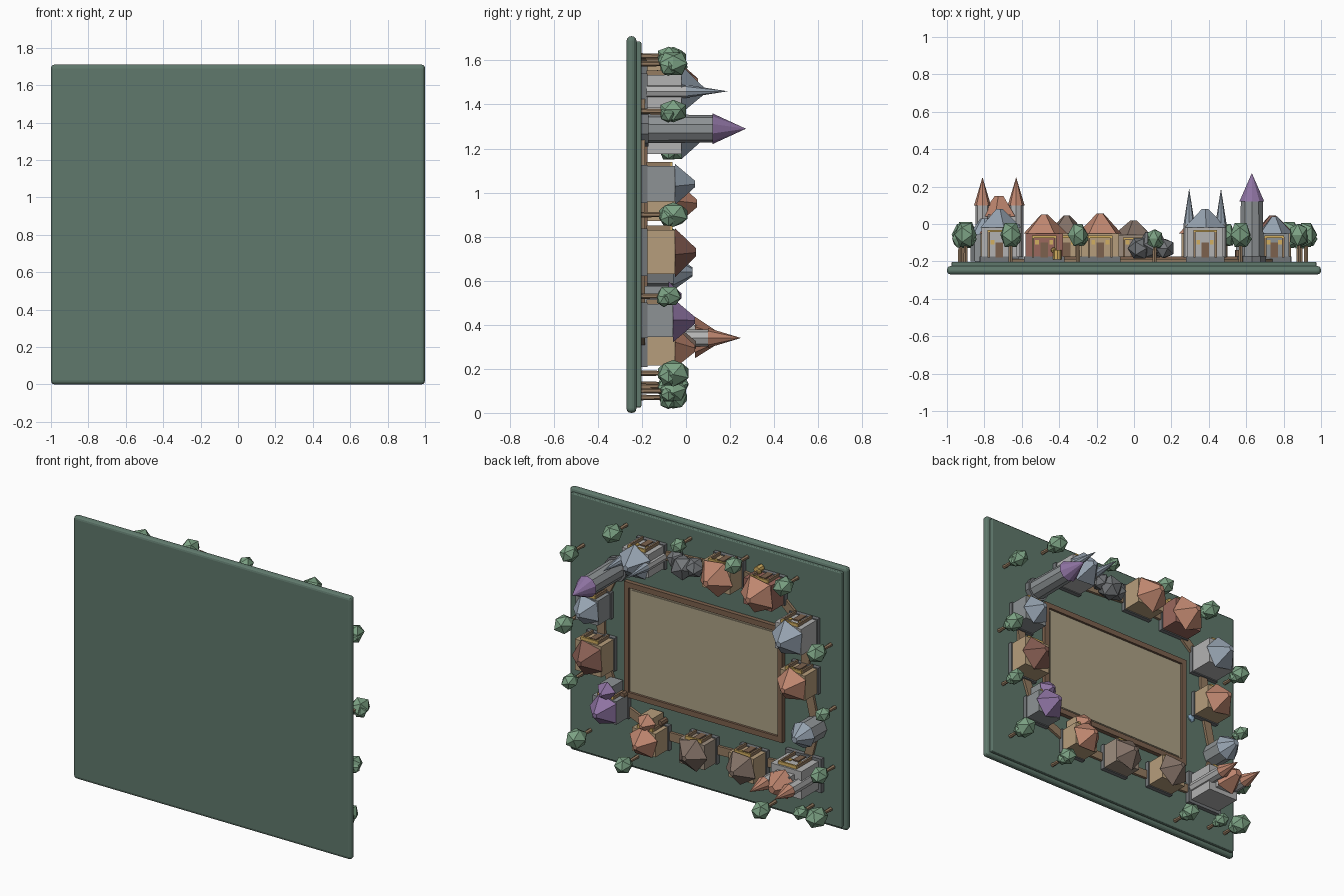
import bpy, math, random
from mathutils import Vector

if "Cube" in bpy.data.objects:
    bpy.data.objects.remove(bpy.data.objects["Cube"])
random.seed(4)

COL = {
    "green": (.115, .19, .15), "leaf": (.2, .36, .23), "wood": (.2, .12, .075),
    "path": (.3, .2, .12), "sand": (.42, .36, .24), "tan": (.47, .34, .2),
    "grey": (.27, .29, .3), "light": (.45, .45, .45), "stone": (.17, .18, .19),
    "red": (.33, .14, .11), "orange": (.52, .24, .16), "brown": (.22, .16, .13),
    "rust": (.24, .11, .085), "blue": (.3, .36, .43), "purple": (.27, .17, .36),
    "gold": (.65, .43, .12), "water": (.25, .4, .55), "dusk": (.34, .27, .21),
}
MATS = {}
for k, c in COL.items():
    MATS[k] = bpy.data.materials.new(k)
    MATS[k].diffuse_color = (*c, 1)


def finish(name, mat):
    o = bpy.context.object
    o.name = name
    o.data.materials.append(MATS[mat])
    return o


def box(name, mat, x, y, z, bevel=0, spin=0):
    """Box from (lo, hi) ranges; spin turns it about the y axis."""
    r = (x, y, z)
    bpy.ops.mesh.primitive_cube_add(size=1, location=[(a + b) / 2 for a, b in r], rotation=(0, spin, 0))
    o = finish(name, mat)
    o.scale = [b - a for a, b in r]
    bpy.ops.object.transform_apply(location=False, rotation=False, scale=True)
    if bevel:
        m = o.modifiers.new("bevel", "BEVEL")
        m.width, m.segments = bevel, 3
    return o


def cone(name, mat, x, z, y0, y1, r0, r1, n, spin=0.0):
    """Cone or cylinder standing along +y."""
    bpy.ops.mesh.primitive_cone_add(vertices=n, radius1=r0, radius2=r1, depth=y1 - y0,
                                    location=(x, (y0 + y1) / 2, z),
                                    rotation=(-math.pi / 2, spin, 0))
    return finish(name, mat)


def ball(name, mat, x, y, z, r, squash=1.0, sub=1):
    bpy.ops.mesh.primitive_ico_sphere_add(subdivisions=sub, radius=r, location=(x, y, z),
                                          rotation=(0, random.random() * 6, 0))
    o = finish(name, mat)
    o.scale = (1, squash, 1)
    return o


# base board in two steps
box("base_board", "green", (-1, 1), (-.27, -.225), (0, 1.71), .02)
box("base_upper_step", "green", (-.975, .975), (-.23, -.203), (.025, 1.685), .006)

# central panel with frame
box("panel", "sand", (-.55, .55), (-.21, -.19), (.5, 1.21))
box("panel_inset", "sand", (-.52, .52), (-.2, -.185), (.53, 1.18))
for s in (-1, 1):
    box("frame_side", "wood", sorted((s * .535, s * .57)), (-.21, -.175), (.48, 1.23))
    zc = .855 + s * .3575
    box("frame_bar", "wood", (-.57, .57), (-.21, -.175), (zc - .0175, zc + .0175))

# path strips joining the buildings into a ring
STOPS = [(.38, 1.46), (.09, 1.48), (-.18, 1.5), (-.48, 1.47), (-.72, 1.26), (-.73, .95), (-.8, .64),
         (-.72, .34), (-.36, .31), (0, .30), (.34, .30), (.63, .42), (.74, .73), (.75, 1.04), (.63, 1.29)]
for i, a in enumerate(STOPS):
    b = STOPS[(i + 1) % len(STOPS)]
    d = Vector(b) - Vector(a)
    cx, cz, L = (a[0] + b[0]) / 2, (a[1] + b[1]) / 2, d.length / 2
    box("path_strip", "path", (cx - L, cx + L), (-.206, -.186), (cz - .028, cz + .028),
        spin=-math.atan2(d.y, d.x))


def porch(x, front, w, top):
    """Door, windows, posts and beam on the +z wall."""
    box("door", "wood", (x - .02, x + .02), (-.18, -.1), (front - .005, front + .008))
    box("beam", "gold", (x - w * .33, x + w * .33), (top - .024, top - .012), (front, front + .02))
    for s in (-1, 1):
        px = x + s * w * .3
        box("porch_post", "path", (px - .006, px + .006), (-.18, top - .02), (front, front + .02))
        px = x + s * w * .19
        box("window", "gold", (px - .01, px + .01), (-.11, -.085), (front - .005, front + .006))


def house(x, z, w, d, top, apex, wall, roof):
    box("foundation", "stone", (x - w * .54, x + w * .54), (-.205, -.175), (z - d * .54, z + d * .54))
    box("house_walls", wall, (x - w / 2, x + w / 2), (-.18, top), (z - d / 2, z + d / 2))
    cone("house_roof", roof, x, z, top, apex, w * .62, w * .1, 5, .3 + x)
    porch(x, z + d / 2, w, top)


HOUSES = [
    (.38, 1.46, .19, .15, -.02, .08, "light", "blue"),
    (-.18, 1.5, .2, .17, -.05, .055, "tan", "orange"),
    (-.48, 1.47, .2, .17, -.05, .05, "red", "red"),
    (-.72, 1.26, .19, .17, -.02, .08, "light", "blue"),
    (-.73, .95, .18, .16, -.05, .05, "tan", "orange"),
    (-.36, .31, .18, .16, -.05, .045, "tan", "brown"),
    (0, .30, .18, .16, -.06, .02, "dusk", "brown"),
    (.34, .29, .17, .15, -.05, .04, "tan", "orange"),
    (.63, .42, .17, .15, -.06, .04, "grey", "purple"),
    (.74, .73, .19, .2, -.05, .045, "tan", "rust"),
    (.75, 1.04, .16, .16, -.05, .04, "grey", "blue"),
]
for h in HOUSES:
    house(*h)

# red and orange house fronts keep a warm roof
for o in bpy.data.objects:
    if o.name.startswith("house_roof") and abs(o.location.x + .48) < .01:
        o.data.materials[0] = MATS["orange"]

# small wings on two houses
for x, z, wall, roof in ((.63, .53, "grey", "purple"), (.34, .4, "tan", "orange")):
    box("wing_walls", wall, (x - .045, x + .045), (-.19, -.08), (z - .045, z + .045))
    cone("wing_roof", roof, x, z, -.08, -.02, .068, .012, 5, .5)

# spires on the blue-roofed hall
for x in (.295, .465):
    cone("hall_turret", "light", x, 1.46, -.18, 0, .03, .03, 8)
    cone("hall_spire", "blue", x, 1.46, 0, .19, .03, 0, 8)

# castle
cx, cz = -.72, .34
box("castle_foundation", "stone", (cx - .13, cx + .13), (-.205, -.175), (cz - .11, cz + .11))
box("castle_walls", "light", (cx - .11, cx + .11), (-.18, 0), (cz - .09, cz + .09))
box("castle_keep", "light", (cx - .06, cx + .06), (0, .05), (cz - .06, cz + .06))
cone("castle_roof", "orange", cx, cz, .04, .15, .1, .025, 5, .4)
porch(cx, cz + .09, .2, 0)
for s in (-1, 1):
    cone("castle_tower", "light", cx + s * .09, cz, -.18, .1, .038, .038, 8)
    cone("castle_spire", "orange", cx + s * .09, cz, .1, .25, .045, 0, 8)

# tall tower
cone("tower_base", "stone", .63, 1.29, -.205, -.17, .08, .08, 10)
cone("tower_shaft", "grey", .63, 1.29, -.18, .12, .066, .062, 10)
cone("tower_roof", "purple", .63, 1.29, .12, .272, .07, 0, 10)

# round hut
cone("round_hut_walls", "grey", -.8, .64, -.2, -.06, .075, .075, 8)
cone("round_hut_roof", "blue", -.8, .64, -.06, .03, .085, .02, 8)

# rock pile
for x, y, z, r in ((.1, -.11, 1.47, .08), (.03, -.13, 1.48, .065), (.16, -.13, 1.5, .06)):
    ball("rock", "stone", x, y, z, r)

# trees: (x, z, size)
TREES = [(.57, 1.585, .06), (.88, 1.37, .055), (.92, .9, .06), (.89, .53, .05), (.83, .18, .065),
         (.49, .1, .055), (.11, 1.62, .046), (-.3, 1.61, .055), (-.66, 1.57, .06), (-.9, 1.2, .06),
         (-.93, .8, .046), (-.92, .41, .055), (-.9, .13, .065), (-.77, .12, .045), (-.5, .07, .058)]
for x, z, r in TREES:
    top = -.07 if r > .05 else -.09
    cone("tree_trunk", "path", x, z, -.21, top, .013, .01, 6)
    ball("tree_crown", "leaf", x, top + .012, z, r, 1.25)
    ball("tree_side_crown", "leaf", x + .018, top - .01, z - .015, r * .72)

# barrels, lantern and small pond
for x, z in ((.29, .39), (.56, .5)):
    cone("barrel", "wood", x, z, -.205, -.14, .02, .02, 8)
cone("lantern_barrel", "gold", -.41, 1.575, -.19, -.14, .022, .022, 8)
ball("lantern_top", "gold", -.43, -.14, 1.57, .016)
ball("pond", "water", -.63, -.2, .85, .028, .5)

for m in bpy.data.materials:
    if m.users and not m.is_grease_pencil:
        m.use_nodes = True
        m.node_tree.nodes["Principled BSDF"].inputs["Base Color"].default_value = m.diffuse_color
